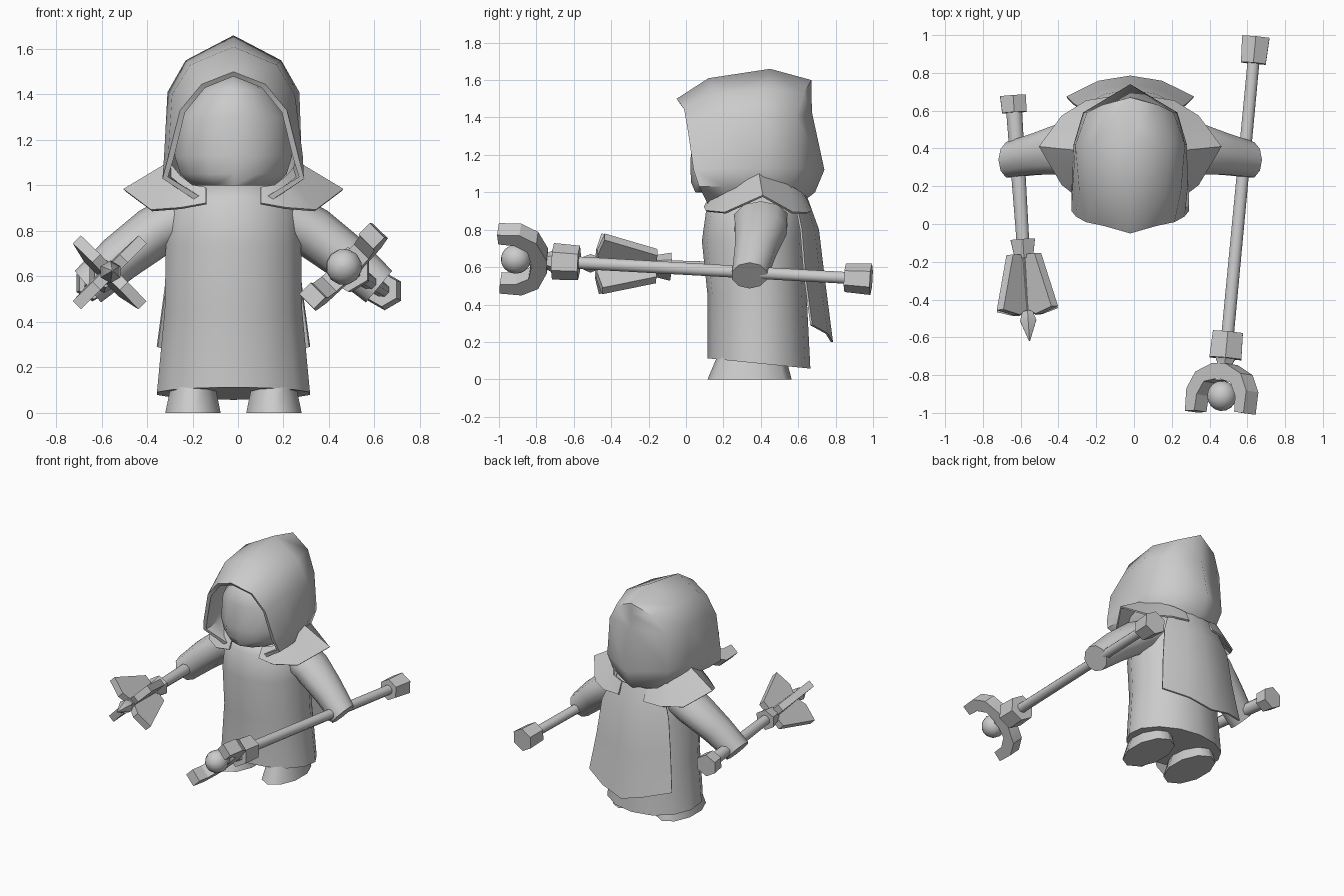
import bpy, bmesh, math
from mathutils import Vector

if "Cube" in bpy.data.objects:
    bpy.data.objects.remove(bpy.data.objects["Cube"])

CX = -0.02  # symmetry plane of the figure
grey = bpy.data.materials.new("plain_grey")
grey.diffuse_color = (0.6, 0.6, 0.6, 1)
grey.use_nodes = True
grey.node_tree.nodes["Principled BSDF"].inputs["Base Color"].default_value = grey.diffuse_color


def finish(name, bm, angle=60, thick=0, offset=0):
    """Turn a bmesh into a shaded object."""
    bmesh.ops.remove_doubles(bm, verts=bm.verts, dist=0.0005)
    bmesh.ops.recalc_face_normals(bm, faces=bm.faces)
    me = bpy.data.meshes.new(name)
    bm.to_mesh(me)
    bm.free()
    ob = bpy.data.objects.new(name, me)
    bpy.context.collection.objects.link(ob)
    me.materials.append(grey)
    bpy.ops.object.select_all(action='DESELECT')
    ob.select_set(True)
    bpy.context.view_layer.objects.active = ob
    if thick:
        mod = ob.modifiers.new("thickness", 'SOLIDIFY')
        mod.thickness, mod.offset = thick, offset
        bpy.ops.object.modifier_apply(modifier=mod.name)
    bpy.ops.object.shade_smooth_by_angle(angle=math.radians(angle))
    return ob


def loft(name, rings, closed=True, caps=True, **kw):
    """Skin a series of point rows."""
    bm = bmesh.new()
    rows = [[bm.verts.new(p) for p in r] for r in rings]
    n = len(rows[0])
    for a, b in zip(rows, rows[1:]):
        for i in range(n if closed else n - 1):
            j = (i + 1) % n
            bm.faces.new((a[i], a[j], b[j], b[i]))
    if closed and caps:
        bm.faces.new(rows[0])
        bm.faces.new(rows[-1])
    return finish(name, bm, **kw)


def ellipse(cx, cy, z, rx, ry, n, tilt=0):
    """Level ring; tilt lowers it toward the back."""
    out = []
    for i in range(n):
        a = 2 * math.pi * (i + 0.5) / n
        y = ry * math.sin(a)
        out.append((cx + rx * math.cos(a), cy + y, z - tilt * y))
    return out


def mirrored(half):
    """Half row starting on the centre line -> full row."""
    return ([(CX - x, y, z) for x, y, z in reversed(half[1:])] +
            [(CX + x, y, z) for x, y, z in half])


class Axis:
    """Frame along a weapon: u forward, x sideways, y upward."""

    def __init__(self, start, end):
        self.o, end = Vector(start), Vector(end)
        self.len = (end - self.o).length
        self.z = (end - self.o).normalized()
        self.x = (Vector((1, 0, 0)) - self.z * self.z.x).normalized()
        self.y = self.z.cross(self.x)

    def at(self, u, r, a, side=0):
        rad = self.x * math.cos(a) + self.y * math.sin(a)
        tan = self.y * math.cos(a) - self.x * math.sin(a)
        return self.o + self.z * u + rad * r + tan * side

    def turned(self, name, profile, n):
        loft(name, [[self.at(u, r, 2 * math.pi * (i + 0.5) / n) for i in range(n)]
                    for u, r in profile], angle=50)

    def blade(self, name, outline, a, half):
        loft(name, [[self.at(u, r, a, s) for u, r in outline]
                    for s in (-half, half)], angle=25)


# Robe
loft("robe", [ellipse(CX, 0.39, 0.085, 0.345, 0.275, 14, 0.1),
              ellipse(CX, 0.38, 0.45, 0.31, 0.265, 14),
              ellipse(CX, 0.36, 0.74, 0.305, 0.275, 14),
              ellipse(CX, 0.37, 0.92, 0.29, 0.26, 14),
              ellipse(CX, 0.38, 1.0, 0.2, 0.22, 14)])

# Feet
for side, label in ((-1, "left"), (1, "right")):
    x = CX + side * 0.178
    loft(label + "_foot", [ellipse(x, 0.34, 0, 0.128, 0.225, 10),
                           ellipse(x, 0.35, 0.13, 0.1, 0.18, 10)])

# Head inside the hood
loft("head", [ellipse(CX, 0.3, z, rx, ry, 14) for z, rx, ry in
              ((1.0, 0.19, 0.25), (1.05, 0.24, 0.272), (1.13, 0.265, 0.277),
               (1.3, 0.25, 0.27), (1.42, 0.16, 0.24), (1.48, 0.05, 0.12))])

# Hood: half arches from the face rim to the back ridge
hood = [
    [(0, -.05, 1.50), (.14, -.01, 1.445), (.235, .01, 1.33),
     (.288, .04, 1.12), (.312, .07, 1.03), (.16, .12, .93)],
    [(0, .12, 1.61), (.19, .15, 1.53), (.27, .18, 1.40),
     (.305, .20, 1.13), (.31, .20, 1.03), (.18, .20, .94)],
    [(0, .45, 1.66), (.21, .42, 1.55), (.29, .42, 1.41),
     (.30, .42, 1.13), (.27, .42, 1.02), (.18, .42, .95)],
    [(0, .67, 1.60), (.15, .63, 1.53), (.23, .59, 1.40),
     (.25, .59, 1.13), (.22, .56, 1.01), (.15, .52, .94)],
    [(0, .67, 1.60), (0, .67, 1.52), (0, .675, 1.42),
     (0, .74, 1.12), (0, .69, 1.0), (0, .60, .93)]]
loft("hood", [mirrored(r) for r in hood], closed=False, thick=0.025, offset=-1)

# Shoulder mantle, one flared piece per side
inner = [(.12, .14, .99), (.18, .16, 1.0), (.23, .23, 1.04), (.28, .39, 1.10),
         (.23, .54, 1.04), (.18, .61, 1.0), (.1, .63, .98)]
outer = [(.12, .10, .92), (.23, .11, .90), (.36, .21, .89), (.48, .41, .98),
         (.36, .57, .89), (.23, .65, .89), (.1, .67, .90)]
# Arms: centre, radius along y, radius across
arm = [((.22, .40, .86), .15, .12), ((.34, .40, .80), .145, .115),
       ((.50, .37, .68), .115, .105), ((.64, .34, .555), .098, .09)]
across = Vector((.64, 0, .77))
for s, label in ((-1, "left"), (1, "right")):
    place = lambda p: (CX + s * p[0], p[1], p[2])
    loft(label + "_mantle", [[place(p) for p in inner], [place(p) for p in outer]],
         closed=False, thick=0.012)
    rings = []
    for c, ry, rn in arm:
        rings.append([place(Vector(c) + Vector((0, ry * math.cos(a), 0)) + across * rn * math.sin(a))
                      for a in [math.pi * (i + .5) / 5 for i in range(10)]])
    loft(label + "_arm", rings, angle=50)

# Back cape: rows of height, depth, half width, side sweep
rows = []
for z, y, w, sweep in ((.98, .64, .2, .06), (.80, .705, .27, .09),
                       (.55, .735, .30, .10), (.20, .78, .335, .11)):
    rows.append([(CX + t * w, y - sweep * t * t, z + (.09 * abs(t) if z < .3 else 0))
                 for t in (-1, -.5, 0, .5, 1)])
loft("cape", rows, closed=False, thick=0.012)

# Staff held on the right
staff = Axis((.645, .99, .535), (.465, -.91, .642))
L = staff.len
staff.turned("staff_rod", [(.05, .034), (L - .25, .036)], 8)
staff.turned("staff_butt", [(0, .084), (.14, .076)], 6)
staff.turned("staff_collar", [(L - .34, .092), (L - .2, .098)], 6)
staff.turned("staff_neck", [(L - .21, .065), (L - .16, .04), (L - .08, .05)], 6)
staff.turned("staff_orb", [(L + .08 * math.sin(b), max(.002, .08 * math.cos(b)))
                           for b in [math.pi * (i / 8 - .5) for i in range(9)]], 12)
prong = [(-.17, 0), (-.17, .05), (-.12, .17), (-.03, .225), (.09, .22),
         (.085, .15), (0, .145), (-.07, .1), (-.09, 0)]
for k in (0, 1):
    staff.blade("staff_prong_%d" % (k + 1), [(L + u, r) for u, r in prong],
                math.pi * (.25 + k), .046)

# Mace held on the left
mace = Axis((-.64, .68, .57), (-.553, -.62, .625))
L = mace.len
mace.turned("mace_pommel", [(0, .08), (.09, .074)], 6)
mace.turned("mace_rod", [(.05, .046), (L - .5, .036)], 8)
mace.turned("mace_collar", [(L - .54, .075), (L - .44, .055)], 6)
mace.turned("mace_core", [(L - .46, .045), (L - .16, .04)], 6)
mace.turned("mace_tip", [(L - .16, .03), (L - .11, .05), (L, .003)], 6)
flange = [(-.46, .02), (-.46, .105), (-.17, .205), (-.14, .085), (-.17, .02)]
for k in range(4):
    mace.blade("mace_flange_%d" % (k + 1), [(L + u, r) for u, r in flange],
               math.pi * (.25 + .5 * k), .025)
